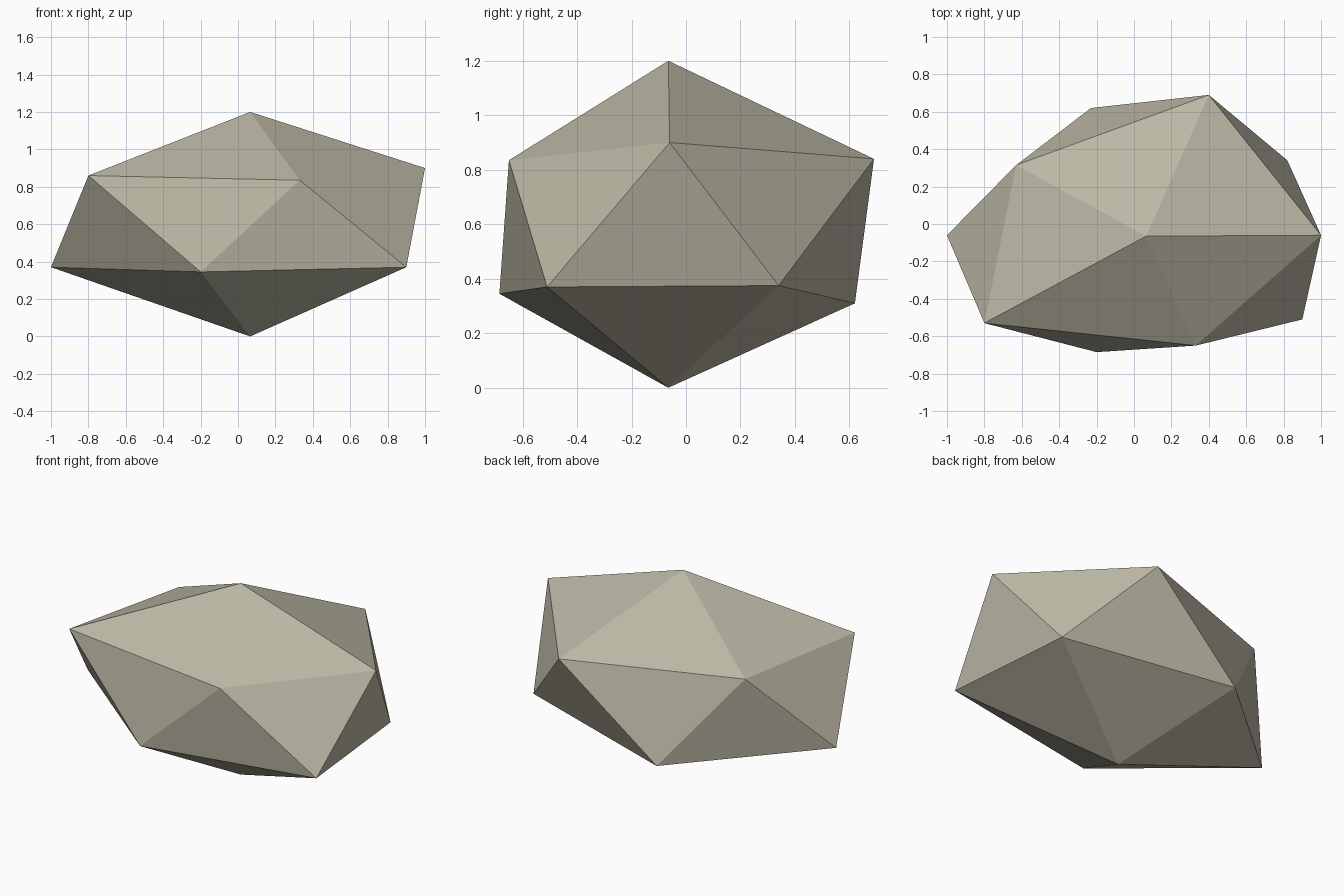
import bpy
import bmesh

cube = bpy.data.objects.get("Cube")
if cube:
    bpy.data.objects.remove(cube, do_unlink=True)

# Stone colour
stone = bpy.data.materials.new("warm grey stone")
stone.use_nodes = True
colour = (0.5, 0.475, 0.375, 1)
stone.diffuse_color = colour
bsdf = next(n for n in stone.node_tree.nodes if n.type == "BSDF_PRINCIPLED")
bsdf.inputs["Base Color"].default_value = colour
bsdf.inputs["Roughness"].default_value = 0.9

# Two uneven five-point rings, counter-clockwise, the lower one half a step ahead
upper_ring = [(1, -.06, .9), (.4, .69, .84), (-.63, .315, .845),
              (-.8, -.53, .86), (.33, -.65, .835)]
lower_ring = [(.82, .34, .375), (-.23, .62, .31), (-1, -.06, .37),
              (-.2, -.685, .345), (.9, -.51, .37)]

# Rock: a cap, a zigzag band and a pointed base
bm = bmesh.new()
top = bm.verts.new((.065, -.065, 1.2))
base = bm.verts.new((.065, -.065, 0))
upper = [bm.verts.new(p) for p in upper_ring]
lower = [bm.verts.new(p) for p in lower_ring]
count = len(upper)
for i in range(count):
    j = (i + 1) % count
    bm.faces.new((top, upper[i], upper[j]))
    bm.faces.new((upper[i], lower[i], upper[j]))
    bm.faces.new((upper[j], lower[i], lower[j]))
    bm.faces.new((base, lower[j], lower[i]))
bmesh.ops.recalc_face_normals(bm, faces=bm.faces)

mesh = bpy.data.meshes.new("rock")
bm.to_mesh(mesh)
bm.free()
mesh.materials.append(stone)
rock = bpy.data.objects.new("rock", mesh)
bpy.context.collection.objects.link(rock)
